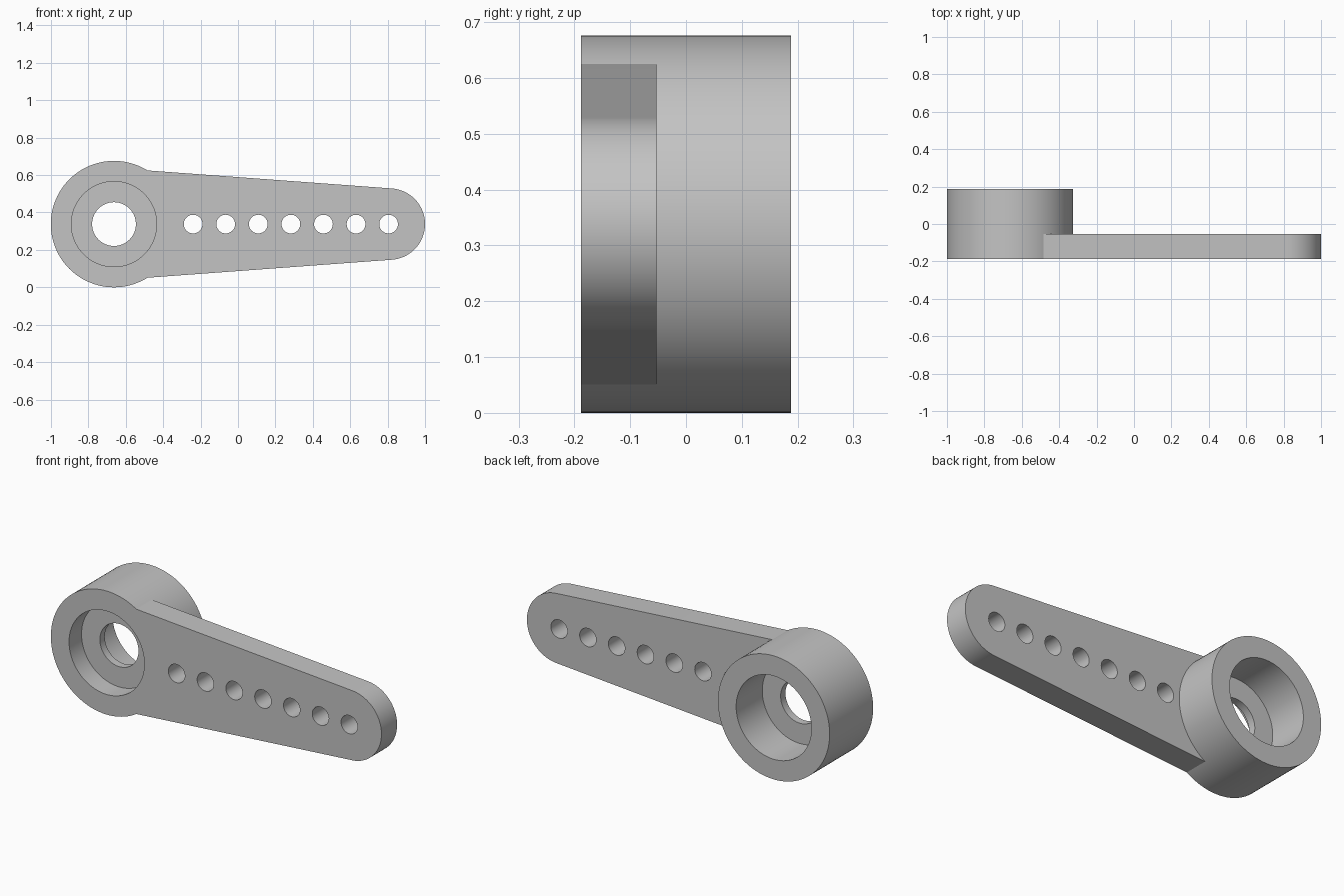
import bpy, bmesh, math

cube = bpy.data.objects.get("Cube")
if cube:
    bpy.data.objects.remove(cube, do_unlink=True)

HUB_X, MID_Z, HUB_R = -0.663, 0.338, 0.338
TIP_X, TIP_R = 0.809, 0.191
FRONT, BACK, ARM_BACK = -0.188, 0.188, -0.053
WEB_FRONT, WEB_BACK = -0.08, -0.038

grey = bpy.data.materials.new("light_grey")
grey.use_nodes = True
colour = (0.55, 0.55, 0.55, 1)
grey.diffuse_color = colour
grey.node_tree.nodes["Principled BSDF"].inputs["Base Color"].default_value = colour


def arc(cx, radius, start, end, steps):
    """Points on an arc in the x-z plane, around the centre line."""
    angles = [math.radians(start + (end - start) * i / steps) for i in range(steps + 1)]
    return [(cx + radius * math.cos(a), MID_Z + radius * math.sin(a)) for a in angles]


def prism(name, outline, y0, y1):
    """Extrude an x-z outline from y0 to y1."""
    bm = bmesh.new()
    face = bm.faces.new([bm.verts.new((x, y0, z)) for x, z in outline])
    new = bmesh.ops.extrude_face_region(bm, geom=[face])["geom"]
    moved = [v for v in new if isinstance(v, bmesh.types.BMVert)]
    bmesh.ops.translate(bm, verts=moved, vec=(0, y1 - y0, 0))
    bmesh.ops.recalc_face_normals(bm, faces=bm.faces)
    mesh = bpy.data.meshes.new(name)
    bm.to_mesh(mesh)
    bm.free()
    mesh.materials.append(grey)
    obj = bpy.data.objects.new(name, mesh)
    bpy.context.collection.objects.link(obj)
    return obj


def cylinder(name, cx, radius, y0, y1, sides=96):
    return prism(name, arc(cx, radius, 0, 360, sides)[:-1], y0, y1)


def combine(target, tool, operation):
    """Apply a boolean and discard the tool."""
    mod = target.modifiers.new(operation.lower(), "BOOLEAN")
    mod.operation, mod.solver, mod.object = operation, "EXACT", tool
    bpy.context.view_layer.objects.active = target
    bpy.ops.object.modifier_apply(modifier=mod.name)
    bpy.data.objects.remove(tool, do_unlink=True)


# Round hub joined to a tapered arm with a rounded tip
lever = cylinder("lever_arm", HUB_X, HUB_R, FRONT, BACK)
outline = [(HUB_X, MID_Z - 0.3)] + arc(TIP_X, TIP_R, -86, 86, 48) + [(HUB_X, MID_Z + 0.3)]
combine(lever, prism("arm", outline, FRONT, ARM_BACK), "UNION")

# Pockets on both sides of the hub, and the hole through the web between them
combine(lever, cylinder("front_pocket", HUB_X, 0.228, -0.3, WEB_FRONT), "DIFFERENCE")
combine(lever, cylinder("back_pocket", HUB_X, 0.228, WEB_BACK, 0.3), "DIFFERENCE")
combine(lever, cylinder("shaft_hole", HUB_X, 0.117, -0.3, 0.3), "DIFFERENCE")

# Row of linkage holes along the arm
for i in range(7):
    hole = cylinder("linkage_hole", -0.24 + i * 0.1742, 0.05, -0.3, 0.1, 40)
    combine(lever, hole, "DIFFERENCE")

bpy.ops.object.select_all(action="DESELECT")
lever.select_set(True)
bpy.context.view_layer.objects.active = lever
bpy.ops.object.shade_smooth_by_angle(angle=math.radians(25))
